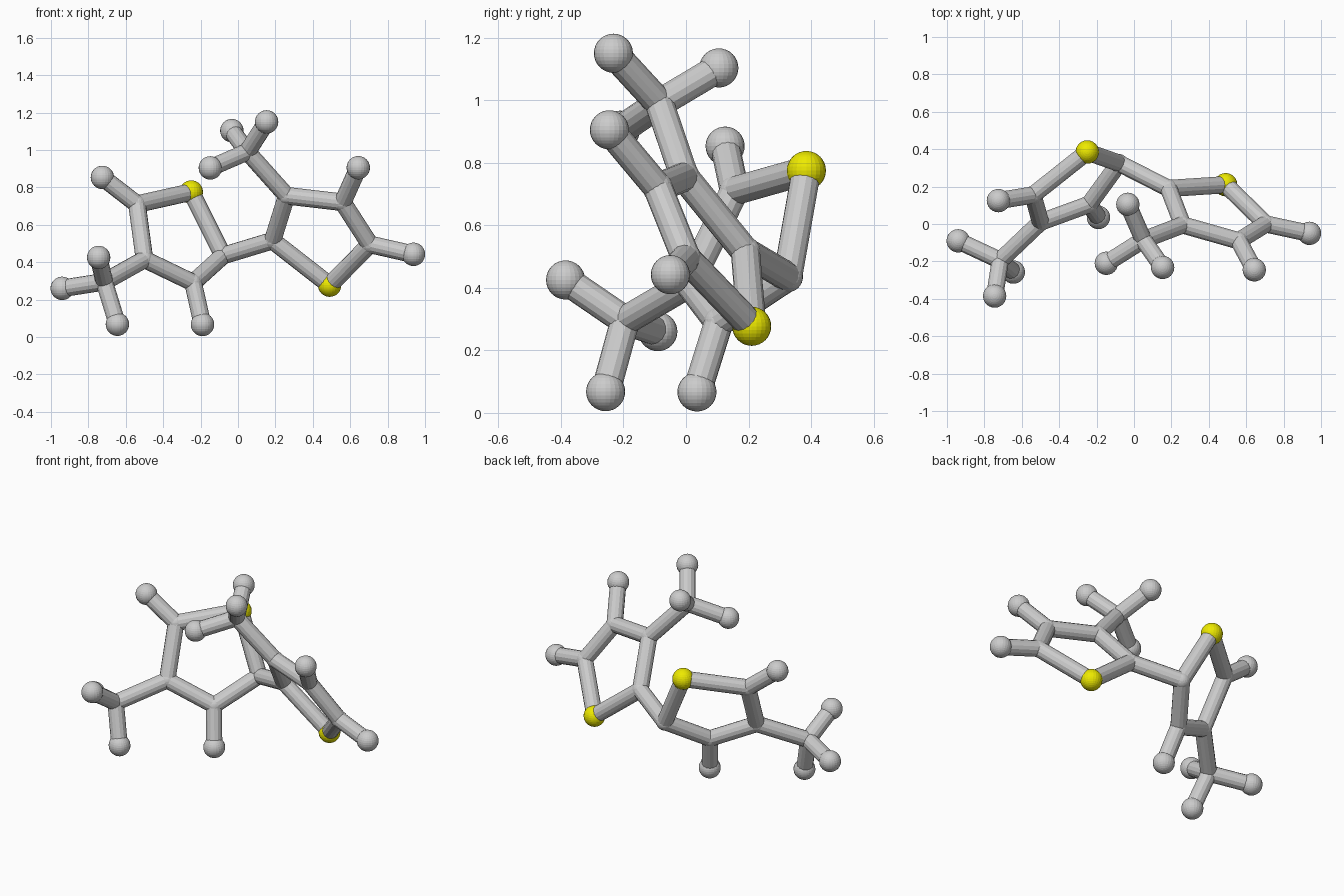
import bpy, math
from mathutils import Vector

if "Cube" in bpy.data.objects:
    bpy.data.objects.remove(bpy.data.objects["Cube"])

BALL, STICK, JOINT = 0.0625, 0.047, 0.049

yellow = bpy.data.materials.new("yellow")
yellow.diffuse_color = (0.85, 0.82, 0.0, 1)
yellow.use_nodes = True
yellow.node_tree.nodes["Principled BSDF"].inputs["Base Color"].default_value = yellow.diffuse_color


def ball(name, pos, radius, mat=None):
    bpy.ops.mesh.primitive_uv_sphere_add(segments=24, ring_count=16, radius=radius, location=pos)
    ob = bpy.context.object
    ob.name = name
    if mat:
        ob.data.materials.append(mat)


def stick(name, a, b):
    a, b = Vector(a), Vector(b)
    d = b - a
    bpy.ops.mesh.primitive_cylinder_add(vertices=14, radius=STICK, depth=d.length, location=(a + b) / 2)
    ob = bpy.context.object
    ob.name = name
    ob.rotation_mode = 'QUATERNION'
    ob.rotation_quaternion = d.to_track_quat('Z', 'Y')


# Each half: ring (first corner is the yellow one, second carries the link),
# branch hub with three tips, and single tips by ring corner
halves = {
    "left": dict(
        ring=[(-0.25, 0.385, 0.775), (-0.08, 0.325, 0.435), (-0.24, 0.105, 0.29),
              (-0.50, 0.01, 0.415), (-0.54, 0.155, 0.71)],
        tips={2: (-0.19, 0.035, 0.067), 4: (-0.725, 0.125, 0.853)},
        branch_at=3, hub=(-0.715, -0.195, 0.295),
        branch=[(-0.94, -0.09, 0.26), (-0.745, -0.385, 0.425), (-0.645, -0.257, 0.068)]),
    "right": dict(
        ring=[(0.49, 0.21, 0.277), (0.185, 0.19, 0.515), (0.26, -0.005, 0.755),
              (0.56, -0.09, 0.72), (0.705, 0.0, 0.495)],
        tips={3: (0.643, -0.245, 0.905), 4: (0.938, -0.05, 0.442)},
        branch_at=2, hub=(0.05, -0.085, 0.99),
        branch=[(-0.033, 0.105, 1.103), (0.153, -0.232, 1.15), (-0.148, -0.21, 0.904)]),
}

for side, h in halves.items():
    ring = h["ring"]
    # five-sided ring
    ball(side + "_yellow_ball", ring[0], BALL, yellow)
    for i, p in enumerate(ring):
        if i:
            ball(f"{side}_ring_joint_{i}", p, JOINT)
        stick(f"{side}_ring_stick_{i}", p, ring[(i + 1) % 5])
    # single tips
    for i, p in h["tips"].items():
        stick(f"{side}_tip_stick_{i}", ring[i], p)
        ball(f"{side}_tip_ball_{i}", p, BALL)
    # three-way branch
    stick(side + "_branch_arm", ring[h["branch_at"]], h["hub"])
    ball(side + "_branch_joint", h["hub"], JOINT)
    for i, p in enumerate(h["branch"]):
        stick(f"{side}_branch_stick_{i}", h["hub"], p)
        ball(f"{side}_branch_ball_{i}", p, BALL)

# link between the rings
stick("link_stick", halves["left"]["ring"][1], halves["right"]["ring"][1])
